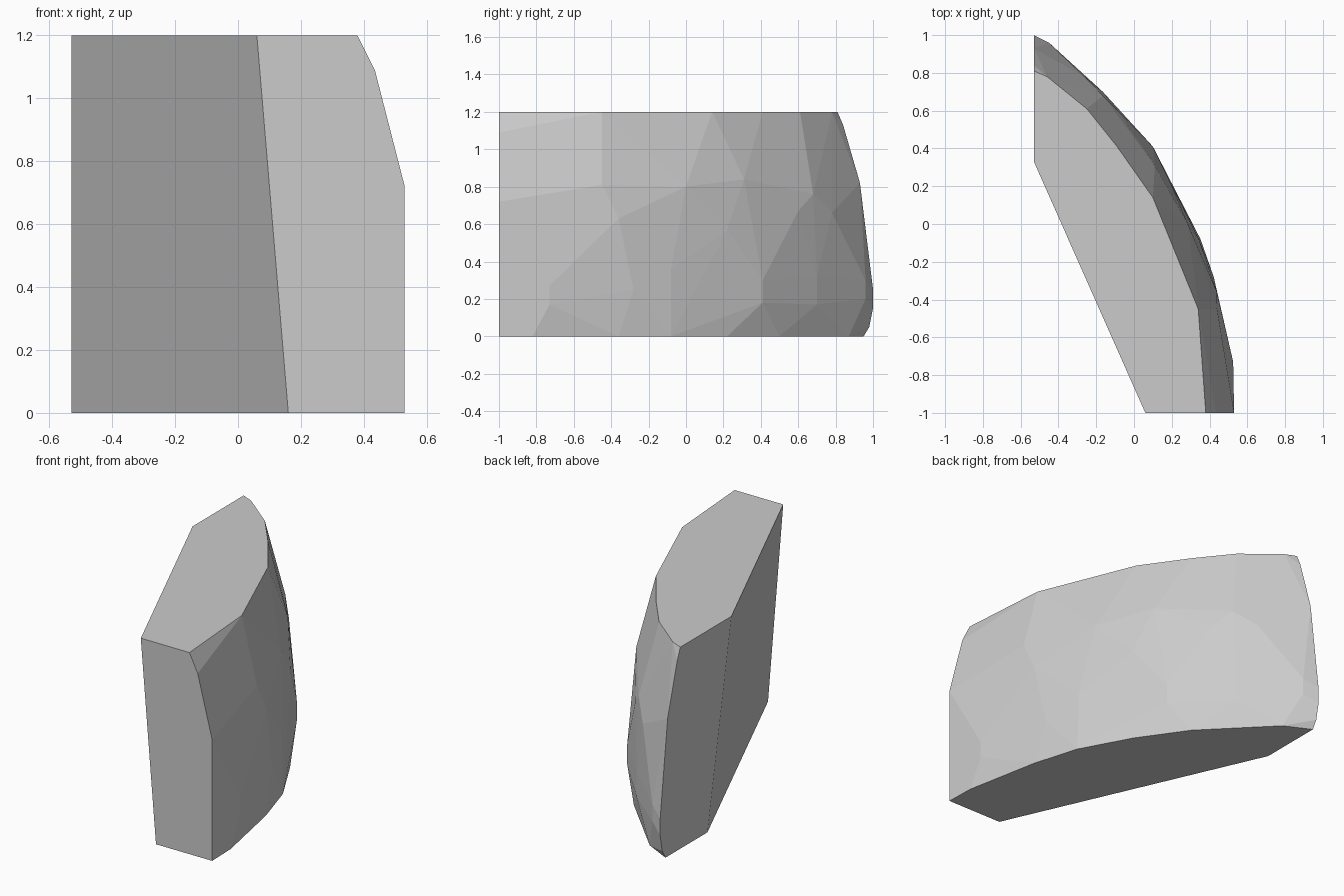
import bpy, bmesh, math

# Chipped stone slab: a convex block defined by its top and bottom outlines,
# the profiles of its two cut ends and a few facet corners on the bulging side.
H = 1.2
top = [(-0.53, 0.33), (0.06, -1), (0.38, -1), (0.34, -0.45), (0.10, 0.14),
       (-0.09, 0.41), (-0.25, 0.61), (-0.46, 0.78), (-0.53, 0.81)]
bottom = [(-0.53, 0.555), (0.16, -1), (0.53, -1), (0.525, -0.82), (0.436, -0.36),
          (0.352, -0.08), (0.189, 0.22), (-0.007, 0.50), (-0.37, 0.87), (-0.53, 0.95)]
front_end = [(0.435, 1.09), (0.53, 0.72)]                      # x, z at y = -1
left_end = [(0.84, 1.13), (0.93, 0.82), (1.0, 0.25), (1.0, 0.15), (0.98, 0.05)]  # y, z
facets = [(0.525, -0.73, 0.27), (0.525, -0.73, 0.17), (0.44, -0.45, 0.81),
          (0.439, -0.36, 0.63), (0.422, -0.28, 0.25), (0.343, -0.08, 0.36),
          (0.285, 0.0, 0.80), (0.25, 0.10, 0.54), (0.192, 0.22, 0.57),
          (0.11, 0.31, 0.84), (0.10, 0.41, 0.30), (0.10, 0.41, 0.18),
          (-0.085, 0.60, 0.67), (-0.165, 0.68, 0.76), (-0.165, 0.70, 0.32),
          (-0.165, 0.70, 0.17), (-0.262, 0.78, 0.66), (-0.45, 0.96, 0.30),
          (-0.45, 0.96, 0.20)]

points = [(x, y, H) for x, y in top] + [(x, y, 0) for x, y in bottom]
points += [(x, -1, z) for x, z in front_end]
points += [(-0.53, y, z) for y, z in left_end]
points += facets

# Wrap the corners in a convex hull and merge coplanar triangles into flat facets
bm = bmesh.new()
for p in points:
    bm.verts.new(p)
hull = bmesh.ops.convex_hull(bm, input=bm.verts[:])
bmesh.ops.delete(bm, geom=[v for v in bm.verts if not v.link_faces], context='VERTS')
bmesh.ops.dissolve_limit(bm, angle_limit=math.radians(1.0),
                         verts=bm.verts[:], edges=bm.edges[:])
bmesh.ops.recalc_face_normals(bm, faces=bm.faces[:])
mesh = bpy.data.meshes.new("stone_slab")
bm.to_mesh(mesh)
bm.free()
slab = bpy.data.objects.new("stone_slab", mesh)
bpy.context.collection.objects.link(slab)
